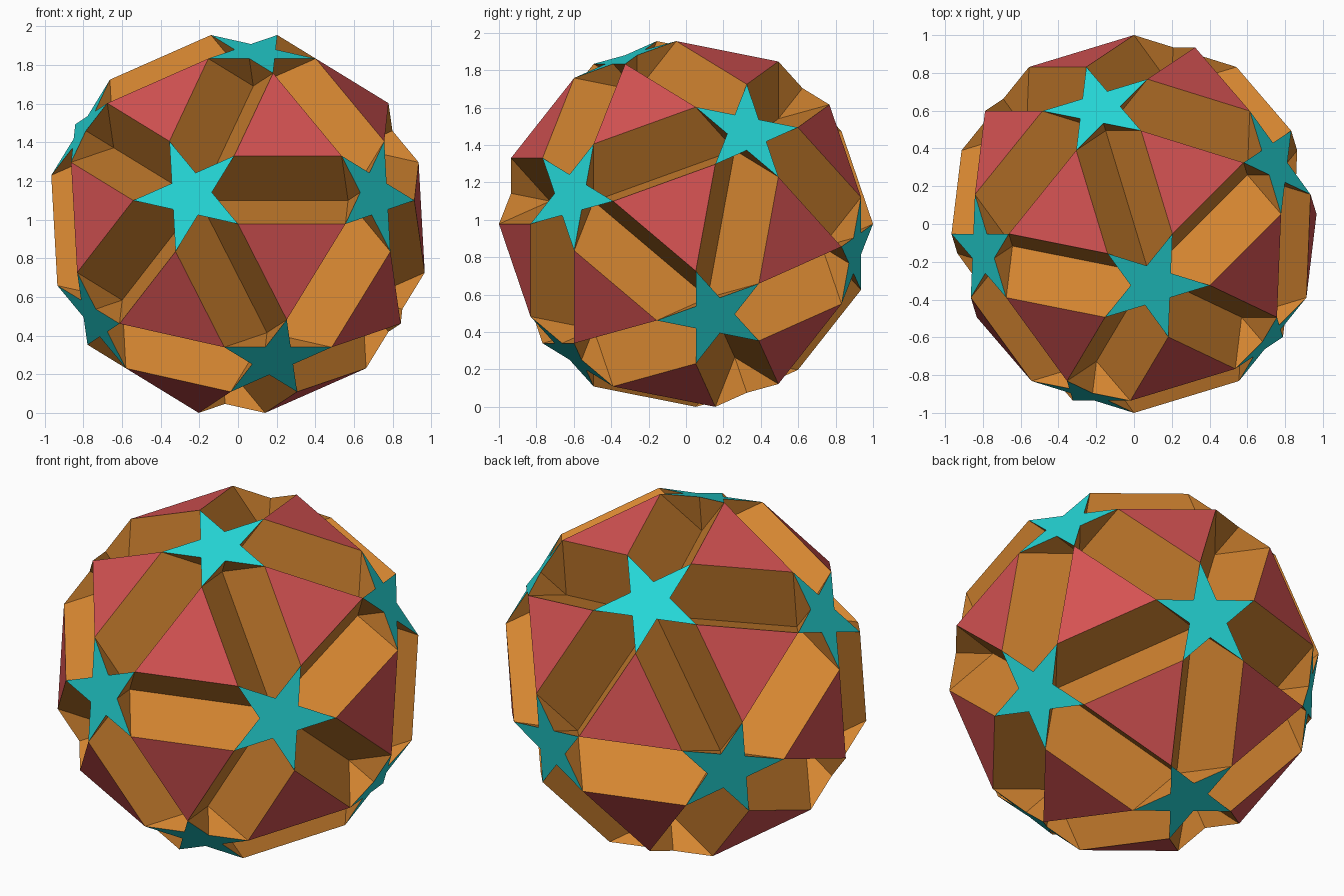
import bpy
import math
from mathutils import Vector

cube = bpy.data.objects.get("Cube")
if cube:
    bpy.data.objects.remove(cube, do_unlink=True)

PHI = (1 + math.sqrt(5)) / 2
R = math.sqrt(34 + 6 * math.sqrt(5)) / 4      # circumradius for edge length 1
EDGE = 1 / R                                  # edge length for circumradius 1


def material(name, colour):
    mat = bpy.data.materials.new(name)
    mat.use_nodes = True
    mat.diffuse_color = (*colour, 1)
    bsdf = mat.node_tree.nodes["Principled BSDF"]
    bsdf.inputs["Base Color"].default_value = (*colour, 1)
    bsdf.inputs["Roughness"].default_value = 0.8
    return mat


# Orientation: one corner points straight forward, one triangle edge is level
half = math.asin(EDGE / 2)
mid = Vector((math.sin(half), -math.cos(half), 0))
along = Vector((math.cos(half), math.sin(half), 0))
down = Vector((0, 0, -1))
tilt = math.atan2(1 / (2 * PHI), PHI)


def orient(p):
    m = p.x * math.sin(tilt) + p.z * math.cos(tilt)
    k = p.x * math.cos(tilt) - p.z * math.sin(tilt)
    return mid * m + along * p.y + down * k


# Twelve five-fold axes: the corners of an icosahedron
five_axes = []
for a in (1, -1):
    for b in (PHI, -PHI):
        for p in ((0, a, b), (b, 0, a), (a, b, 0)):
            five_axes.append(orient(Vector(p).normalized()))

# Twenty three-fold axes, and the sixty corners from its shrunken faces
three_axes, corners = [], []
tri_height = math.sqrt(1 - EDGE ** 2 / 3)
for i, a in enumerate(five_axes):
    for j, b in enumerate(five_axes[:i]):
        for c in five_axes[:j]:
            if min(a.dot(b), b.dot(c), c.dot(a)) > 0.4:
                centre = (a + b + c) / 3
                axis = centre.normalized()
                shrink = EDGE / (a - b).length
                three_axes.append(axis)
                corners += [axis * tri_height + (q - centre) * shrink
                            for q in (a, b, c)]

lift = Vector((0, 0, -min(p.z for p in corners)))


def ring(axis, height):
    """Corners lying in the plane at a height on an axis, in turning order."""
    pts = [p for p in corners if abs(p.dot(axis) - height) < 1e-3]
    u = (pts[0] - axis * height).normalized()
    w = axis.cross(u)
    return sorted(pts, key=lambda p: math.atan2(p.dot(w), p.dot(u)) % (2 * math.pi - 1e-4))


def star(axis, height):
    """Five-pointed outline: tips with notches between them."""
    tips = ring(axis, height)
    centre = axis * height
    outline = []
    for i, tip in enumerate(tips):
        opposite = tips[(i + 3) % 5]
        outline += [tip, centre - (opposite - centre) / PHI ** 2]
    return outline


def build(name, polygons, mat):
    verts, faces = [], []
    for poly in polygons:
        faces.append(range(len(verts), len(verts) + len(poly)))
        verts += [p + lift for p in poly]
    mesh = bpy.data.meshes.new(name)
    mesh.from_pydata(verts, [], [list(f) for f in faces])
    mesh.materials.append(mat)
    mesh.update()
    obj = bpy.data.objects.new(name, mesh)
    bpy.context.collection.objects.link(obj)
    return obj


star_height = math.sqrt(1 - (EDGE / (2 * math.sin(math.radians(72)))) ** 2)
deca_height = math.sqrt(1 - (EDGE * PHI) ** 2)

# Outer triangles, star plates, and the crossing decagons that form the grooves
build("triangle_faces", [ring(a, tri_height) for a in three_axes],
      material("coral red", (0.66, 0.085, 0.085)))
build("star_faces", [star(a, star_height) for a in five_axes],
      material("turquoise", (0.018, 0.67, 0.67)))
build("decagon_faces", [ring(a, deca_height) for a in five_axes],
      material("orange", (0.66, 0.235, 0.03)))
